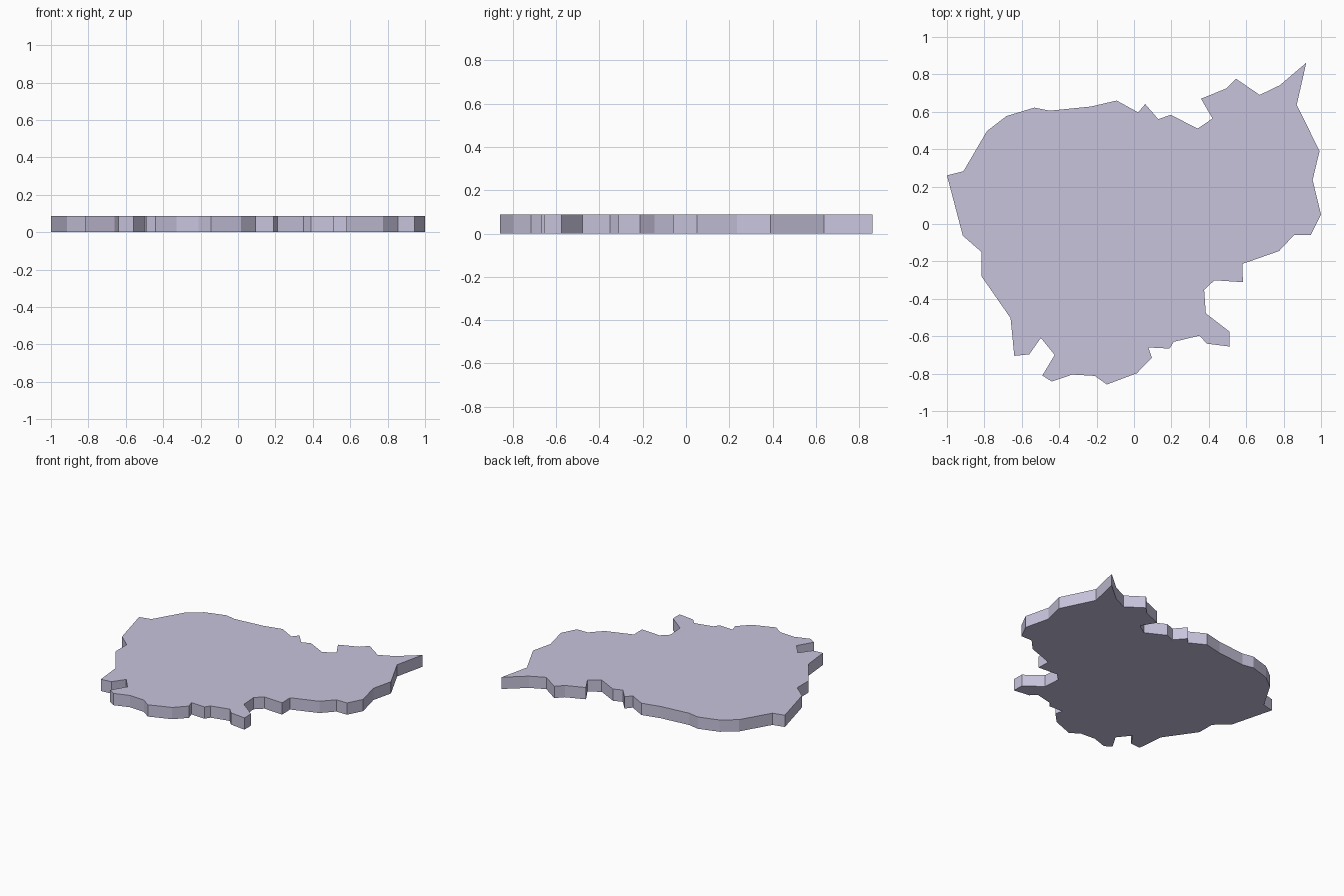
import bpy
import bmesh

THICKNESS = 0.088

# Outline of the flat slab, clockwise from the left tip
outline = [
    # north-west edge
    (-1.0, 0.26), (-0.912, 0.282), (-0.786, 0.497), (-0.682, 0.577),
    (-0.533, 0.622), (-0.45, 0.606), (-0.23, 0.628), (-0.093, 0.66),
    # notched north edge
    (0.022, 0.597), (0.06, 0.641), (0.13, 0.56), (0.196, 0.584),
    (0.34, 0.51), (0.42, 0.564), (0.358, 0.67), (0.495, 0.725),
    (0.545, 0.777), (0.672, 0.69), (0.78, 0.742), (0.921, 0.862),
    # east edge
    (0.87, 0.637), (0.992, 0.39), (0.955, 0.235), (1.0, 0.05),
    (0.944, -0.06), (0.855, -0.06), (0.775, -0.145), (0.58, -0.213),
    # south-east bay
    (0.582, -0.311), (0.43, -0.301), (0.375, -0.352), (0.384, -0.478),
    (0.51, -0.575), (0.512, -0.655), (0.39, -0.64), (0.35, -0.597),
    # south edge
    (0.212, -0.63), (0.19, -0.666), (0.077, -0.66), (0.095, -0.715),
    (0.015, -0.798), (-0.145, -0.858), (-0.21, -0.812), (-0.33, -0.805),
    # south-west inlet
    (-0.44, -0.842), (-0.49, -0.81), (-0.424, -0.7), (-0.498, -0.609),
    (-0.56, -0.697), (-0.64, -0.705),
    # west edge
    (-0.66, -0.503), (-0.815, -0.28), (-0.815, -0.15), (-0.915, -0.063),
]

# Country-shaped slab: one outline face extruded upward
bm = bmesh.new()
base = bm.faces.new([bm.verts.new((x, y, 0)) for x, y in outline])
extruded = bmesh.ops.extrude_face_region(bm, geom=[base], use_keep_orig=True)
top = [v for v in extruded["geom"] if isinstance(v, bmesh.types.BMVert)]
bmesh.ops.translate(bm, vec=(0, 0, THICKNESS), verts=top)
bmesh.ops.recalc_face_normals(bm, faces=bm.faces[:])

mesh = bpy.data.meshes.new("map_slab")
bm.to_mesh(mesh)
bm.free()
slab = bpy.data.objects.new("map_slab", mesh)
bpy.context.collection.objects.link(slab)

# Pale lilac colour
lilac = bpy.data.materials.new("lilac")
lilac.diffuse_color = (0.58, 0.55, 0.72, 1)
mesh.materials.append(lilac)
